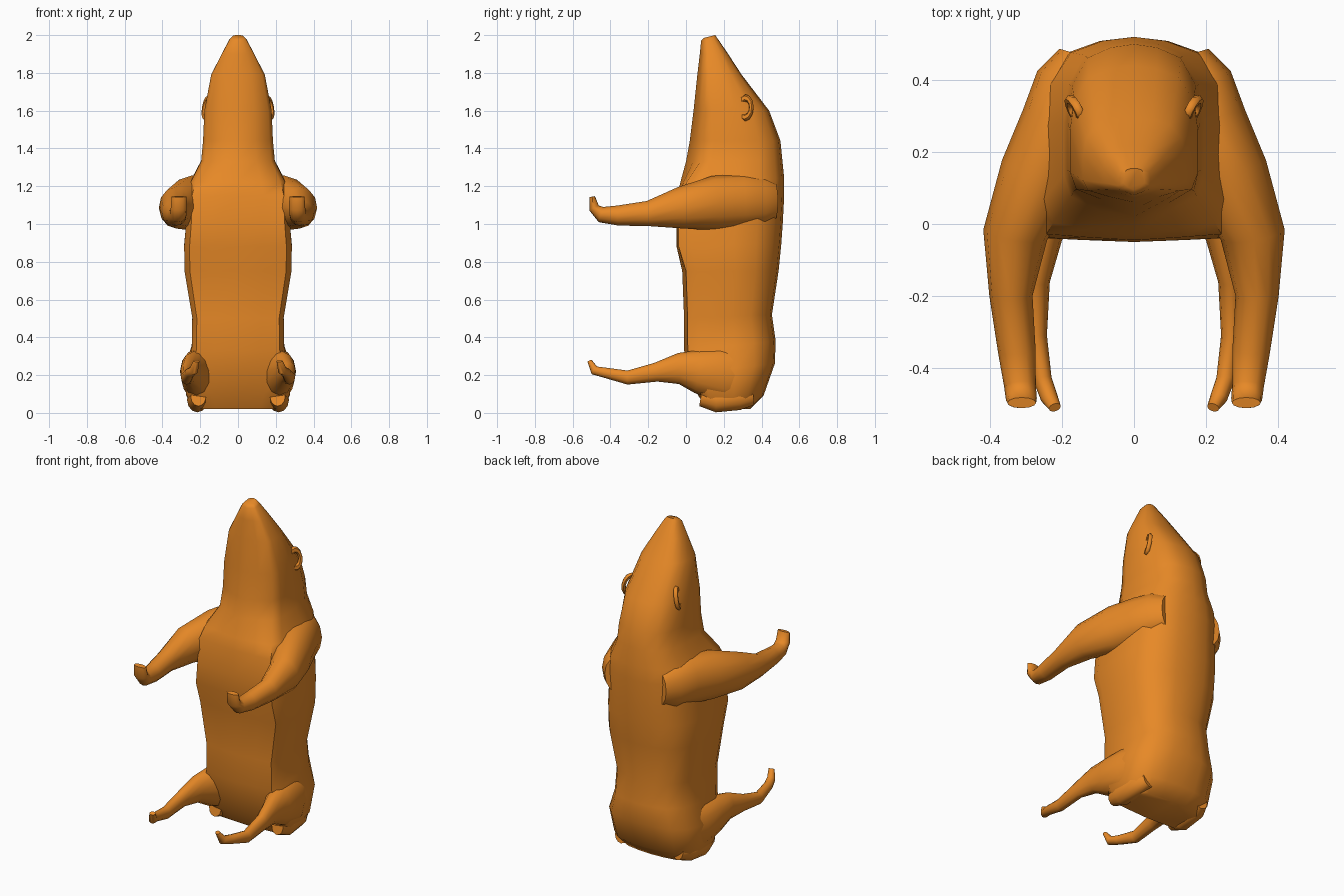
import bpy, bmesh, math
from mathutils import Vector

if "Cube" in bpy.data.objects:
    bpy.data.objects.remove(bpy.data.objects["Cube"])

fur = bpy.data.materials.new("fur")
fur.diffuse_color = (0.8, 0.25, 0.02, 1)
fur.use_nodes = True
fur.node_tree.nodes["Principled BSDF"].inputs["Base Color"].default_value = fur.diffuse_color


def loft(name, rings, angle=50):
    """Skin a list of equal-length point rings and cap both ends."""
    bm = bmesh.new()
    vs = [[bm.verts.new(p) for p in r] for r in rings]
    n = len(vs[0])
    for a, b in zip(vs, vs[1:]):
        for i in range(n):
            j = (i + 1) % n
            bm.faces.new((a[i], a[j], b[j], b[i]))
    bm.faces.new(vs[0][::-1])
    bm.faces.new(vs[-1])
    bmesh.ops.recalc_face_normals(bm, faces=bm.faces)
    me = bpy.data.meshes.new(name)
    bm.to_mesh(me)
    bm.free()
    me.materials.append(fur)
    ob = bpy.data.objects.new(name, me)
    bpy.context.collection.objects.link(ob)
    bpy.ops.object.select_all(action='DESELECT')
    bpy.context.view_layer.objects.active = ob
    ob.select_set(True)
    bpy.ops.object.shade_smooth_by_angle(angle=math.radians(angle))
    return ob


def body_ring(yf, zf, yb, zb, w, c):
    """Flat-fronted, round-backed section; c sets how far the front corners sit back."""
    half = [(0, 0), (.5, c * .5), (.9, c), (1, c + .12), (1, .55), (.93, .76), (.7, .92), (.35, .98), (0, 1)]
    full = half + [(-u, v) for u, v in half[-2:0:-1]]
    return [(u * w, yf + (yb - yf) * v, zf + (zb - zf) * v) for u, v in full]


def limb(name, side, secs, n=12):
    """Tapered tube; each section is x, y, z, half width, half height."""
    pts = [Vector((s[0] * side, s[1], s[2])) for s in secs]
    rings = []
    for i, s in enumerate(secs):
        t = (pts[min(i + 1, len(pts) - 1)] - pts[max(i - 1, 0)]).normalized()
        across = t.cross(Vector((0, 0, 1)))
        across = Vector((1, -t.x / t.y * 0.6, 0)).normalized() if abs(t.y) > .3 else Vector((1, 0, 0))
        up = across.cross(t).normalized()
        rings.append([pts[i] + across * s[3] * math.cos(a) + up * s[4] * math.sin(a)
                      for a in (2 * math.pi * k / n for k in range(n))])
    return loft(name, rings)


# Body and head in one skin: front y, front z, back y, back z, half width, corner
loft("body_and_head", [body_ring(*r) for r in (
    (.11, .02, .34, .02, .235, .05),
    (.06, .10, .41, .09, .275, .05),
    (.02, .21, .47, .26, .285, .05),
    (-.01, .33, .475, .38, .245, .04),
    (-.01, .50, .455, .52, .242, .04),
    (-.02, .75, .49, .75, .283, .04),
    (-.05, .88, .505, .90, .285, .02),
    (-.05, 1.0, .512, 1.0, .275, .02),
    (-.045, 1.15, .52, 1.15, .27, .03),
    (-.03, 1.22, .52, 1.24, .25, .06),
    (0, 1.33, .51, 1.34, .195, .15),
    (.02, 1.44, .50, 1.44, .185, .15),
    (.04, 1.60, .44, 1.60, .178, .14),
    (.06, 1.79, .295, 1.79, .142, .14),
    (.073, 1.90, .22, 1.905, .085, .16),
    (.08, 1.97, .165, 1.985, .045, .2),
    (.095, 1.985, .155, 2.0, .03, .2))])

for side, label in ((1, "right"), (-1, "left")):
    # Forelimb with upturned paw
    limb(label + "_arm", side, (
        (.15, .47, 1.12, .06, .10),
        (.18, .41, 1.12, .09, .13),
        (.20, .30, 1.12, .11, .145),
        (.25, .15, 1.11, .12, .145),
        (.33, -.03, 1.085, .09, .11),
        (.342, -.20, 1.055, .06, .067),
        (.325, -.36, 1.045, .052, .053),
        (.317, -.45, 1.05, .044, .042),
        (.313, -.487, 1.085, .043, .028),
        (.312, -.497, 1.145, .04, .015)))
    # Hind limb with thin upturned foot
    limb(label + "_leg", side, (
        (.17, .34, .20, .08, .14),
        (.20, .20, .20, .10, .15),
        (.225, .06, .22, .083, .115),
        (.25, -.04, .235, .05, .082),
        (.27, -.16, .215, .036, .05),
        (.272, -.31, .187, .03, .037),
        (.255, -.43, .213, .026, .027),
        (.235, -.485, .225, .024, .025),
        (.22, -.51, .275, .017, .012)))
    # Haunch filling the lower corner of the rump
    limb(label + "_haunch", side, (
        (.21, .08, .085, .04, .05),
        (.215, .16, .07, .055, .067),
        (.21, .28, .08, .055, .065),
        (.19, .35, .09, .04, .05)))
    # Small ear: a raised rim on the side of the head
    bpy.ops.mesh.primitive_torus_add(
        major_radius=.035, minor_radius=.013, major_segments=12, minor_segments=6,
        location=(.163 * side, .315, 1.615),
        rotation=(math.radians(25), math.radians(80 * side), 0))
    ear = bpy.context.object
    ear.name = label + "_ear"
    ear.scale = (1.5, 1, 1)
    ear.data.materials.append(fur)
    bpy.ops.object.shade_smooth_by_angle(angle=math.radians(60))
